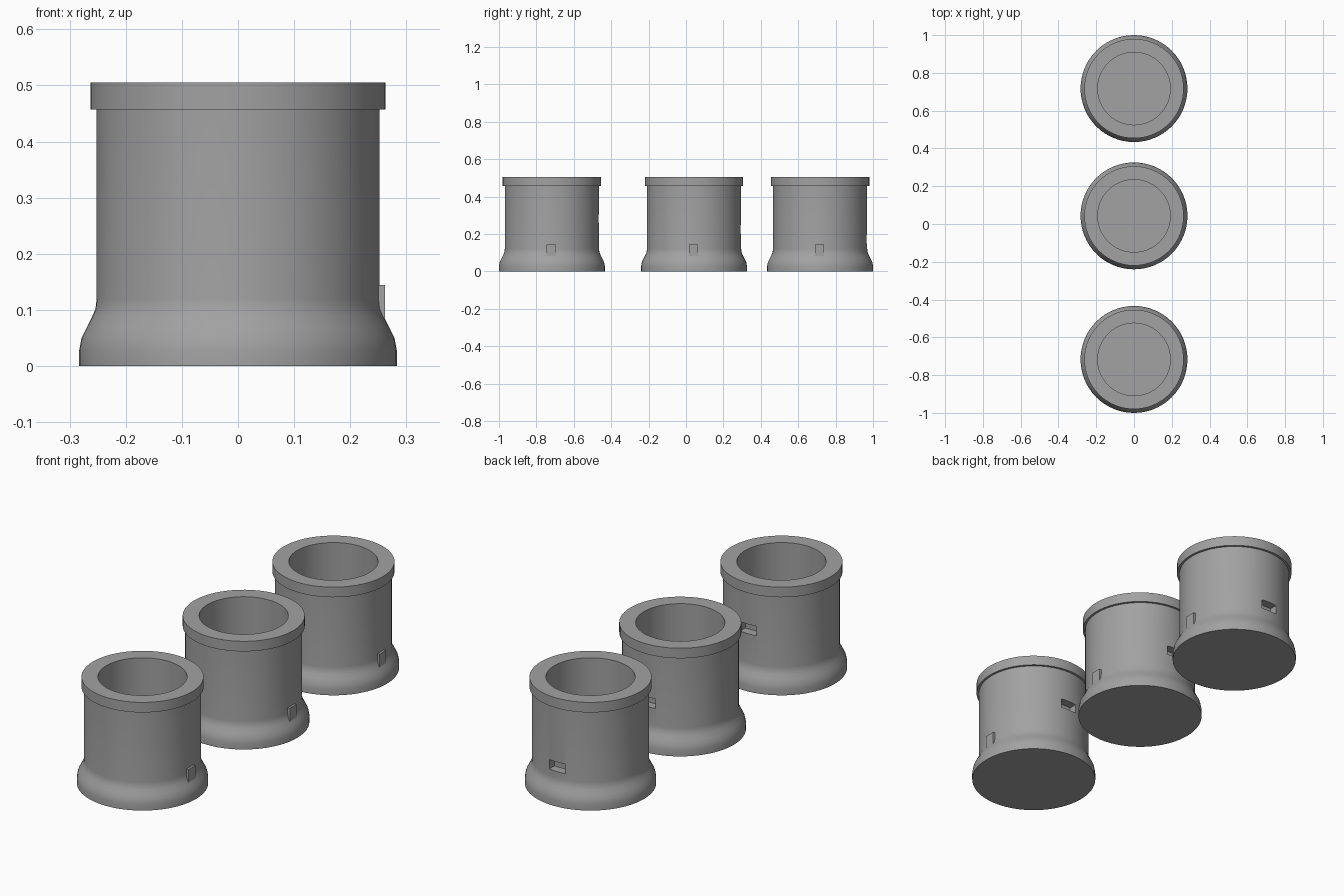
import bpy, bmesh, math
from mathutils import Matrix, Vector

if "Cube" in bpy.data.objects:
    bpy.data.objects.remove(bpy.data.objects["Cube"], do_unlink=True)

grey = bpy.data.materials.new("plain_grey")
grey.use_nodes = True
colour = (0.36, 0.36, 0.36, 1)
grey.diffuse_color = colour
grey.node_tree.nodes["Principled BSDF"].inputs["Base Color"].default_value = colour

# Radius and height: underside, flared foot, wall, collar, bore, inner floor
PROFILE = [(0, 0), (0.283, 0), (0.283, 0.028), (0.279, 0.05), (0.27, 0.068),
           (0.26, 0.088), (0.254, 0.102), (0.252, 0.12), (0.252, 0.457),
           (0.263, 0.457), (0.263, 0.505), (0.192, 0.505), (0.192, 0.06), (0, 0.06)]


def make_object(name, bm, location):
    mesh = bpy.data.meshes.new(name)
    bmesh.ops.recalc_face_normals(bm, faces=bm.faces)
    bm.to_mesh(mesh)
    bm.free()
    mesh.materials.append(grey)
    obj = bpy.data.objects.new(name, mesh)
    obj.location = location
    bpy.context.collection.objects.link(obj)
    return obj


def box(name, size, location):
    bm = bmesh.new()
    bmesh.ops.create_cube(bm, size=1, matrix=Matrix.Diagonal((*size, 1)))
    return make_object(name, bm, location)


def lathe(name, profile, location):
    bm = bmesh.new()
    verts = [bm.verts.new((r, 0, z)) for r, z in profile]
    edges = [bm.edges.new(pair) for pair in zip(verts, verts[1:])]
    bmesh.ops.spin(bm, geom=verts + edges, axis=(0, 0, 1), cent=(0, 0, 0),
                   angle=math.tau, steps=64, use_duplicate=False)
    bmesh.ops.remove_doubles(bm, verts=bm.verts, dist=0.0001)
    return make_object(name, bm, location)


def make_cup(prefix, y, slot_height):
    cup = lathe(prefix + "_cup", PROFILE, (0, y, 0))

    # Blind slot in the back wall
    cutter = box("slot_cutter", (0.085, 0.09, 0.045), (0, y + 0.255, slot_height))
    cutter.hide_render = True
    slot = cup.modifiers.new("slot", "BOOLEAN")
    slot.operation = "DIFFERENCE"
    slot.solver = "EXACT"
    slot.object = cutter
    bpy.ops.object.select_all(action="DESELECT")
    bpy.context.view_layer.objects.active = cup
    cup.select_set(True)
    bpy.ops.object.modifier_apply(modifier=slot.name)
    bpy.data.objects.remove(cutter, do_unlink=True)
    bpy.ops.object.shade_smooth_by_angle(angle=math.radians(30))

    # Locating tab on the left side
    box(prefix + "_tab", (0.04, 0.05, 0.065), (0.242, y - 0.003, 0.112))


for prefix, y, slot_height in (("front", -0.717, 0.28),
                               ("middle", 0.043, 0.225),
                               ("back", 0.717, 0.172)):
    make_cup(prefix, y, slot_height)
